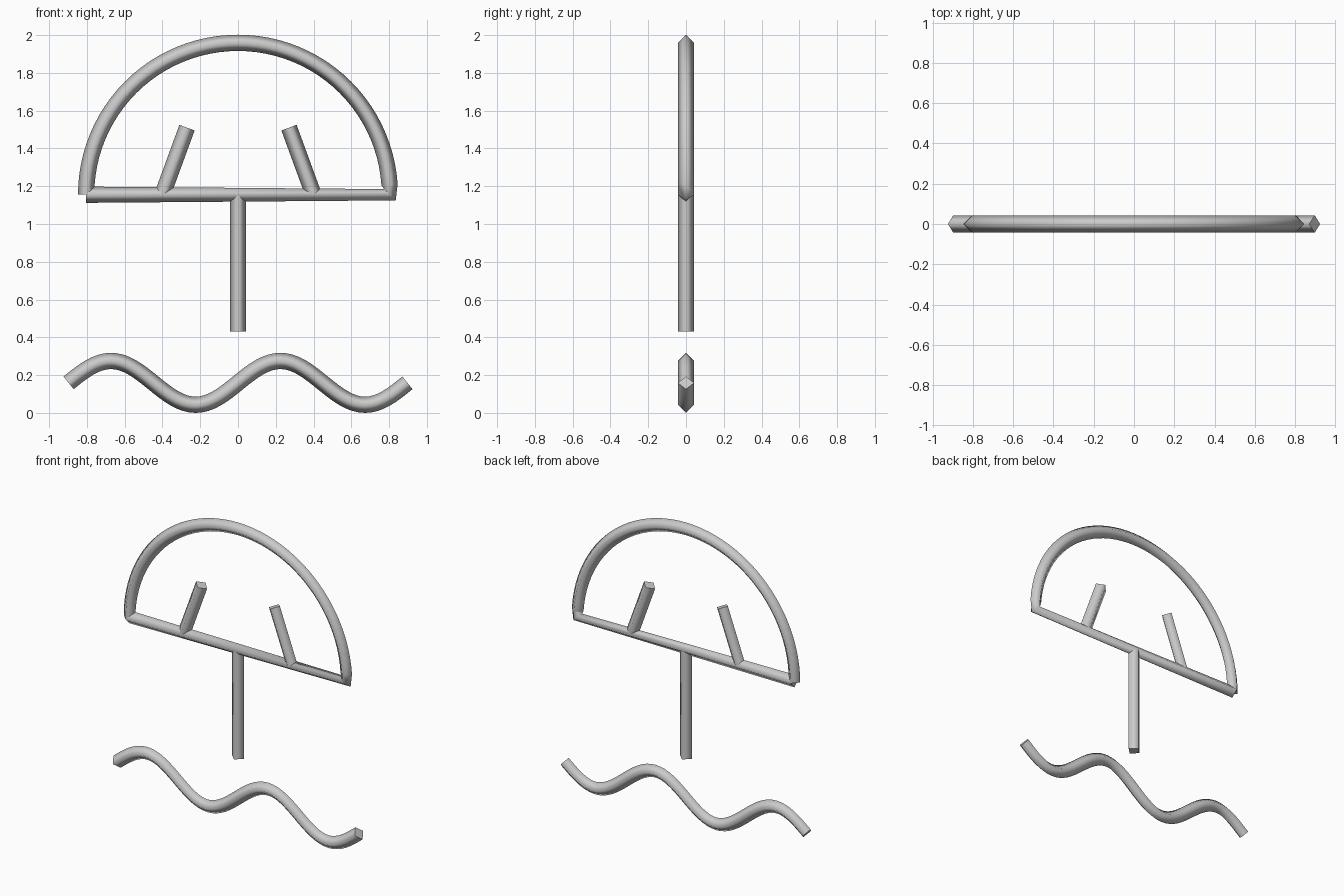
import bpy, bmesh, math
from mathutils import Vector

if "Cube" in bpy.data.objects:
    bpy.data.objects.remove(bpy.data.objects["Cube"])

R = 0.043          # tube radius (four-sided diamond section)
BASE = 1.155       # height of the flat bar

grey = bpy.data.materials.new("light grey")
grey.diffuse_color = (0.6, 0.6, 0.6, 1)
grey.use_nodes = True
grey.node_tree.nodes["Principled BSDF"].inputs["Base Color"].default_value = grey.diffuse_color


def tube(name, path):
    """Sweep a smooth-shaded diamond section along (x, z) points, with flat caps."""
    pts = [Vector((x, 0, z)) for x, z in path]
    dirs = [(b - a).normalized() for a, b in zip(pts, pts[1:])]
    side = Vector((0, 1, 0))
    bm = bmesh.new()
    rings = []
    for i, p in enumerate(pts):
        t = (dirs[max(i - 1, 0)] + dirs[min(i, len(dirs) - 1)]).normalized()
        n = t.cross(side)
        # the section keeps its size at corners, so it narrows at a sharp bend
        rings.append([bm.verts.new(p + R * o) for o in (n, side, -n, -side)])
    for a, b in zip(rings, rings[1:]):
        for k in range(4):
            j = (k + 1) % 4
            bm.faces.new((a[k], a[j], b[j], b[k])).smooth = True
    for ring in (rings[0], rings[-1]):
        cap = bm.faces.new(ring)
        for e in cap.edges:
            e.smooth = False
    bmesh.ops.recalc_face_normals(bm, faces=bm.faces)
    me = bpy.data.meshes.new(name)
    bm.to_mesh(me)
    bm.free()
    me.materials.append(grey)
    ob = bpy.data.objects.new(name, me)
    bpy.context.collection.objects.link(ob)
    return ob


# Half-round dome, turning the right corner into the flat bar
N, RAD = 48, 0.804
dome = [(-RAD * math.cos(math.pi * i / N), BASE + RAD * math.sin(math.pi * i / N))
        for i in range(N + 1)]
tube("dome_and_bar", dome + [(-RAD, BASE)])

# Stem below the bar
tube("stem", [(0, BASE), (0, 0.43)])

# Two struts leaning inwards
for s, label in ((-1, "left"), (1, "right")):
    tube(label + "_strut", [(s * 0.40, BASE), (s * 0.27, 1.51)])

# Wavy line at the bottom, two full periods
M = 64
tube("wave", [(-0.897 + 1.794 * i / M, 0.159 + 0.116 * math.sin(4 * math.pi * i / M))
              for i in range(M + 1)])
